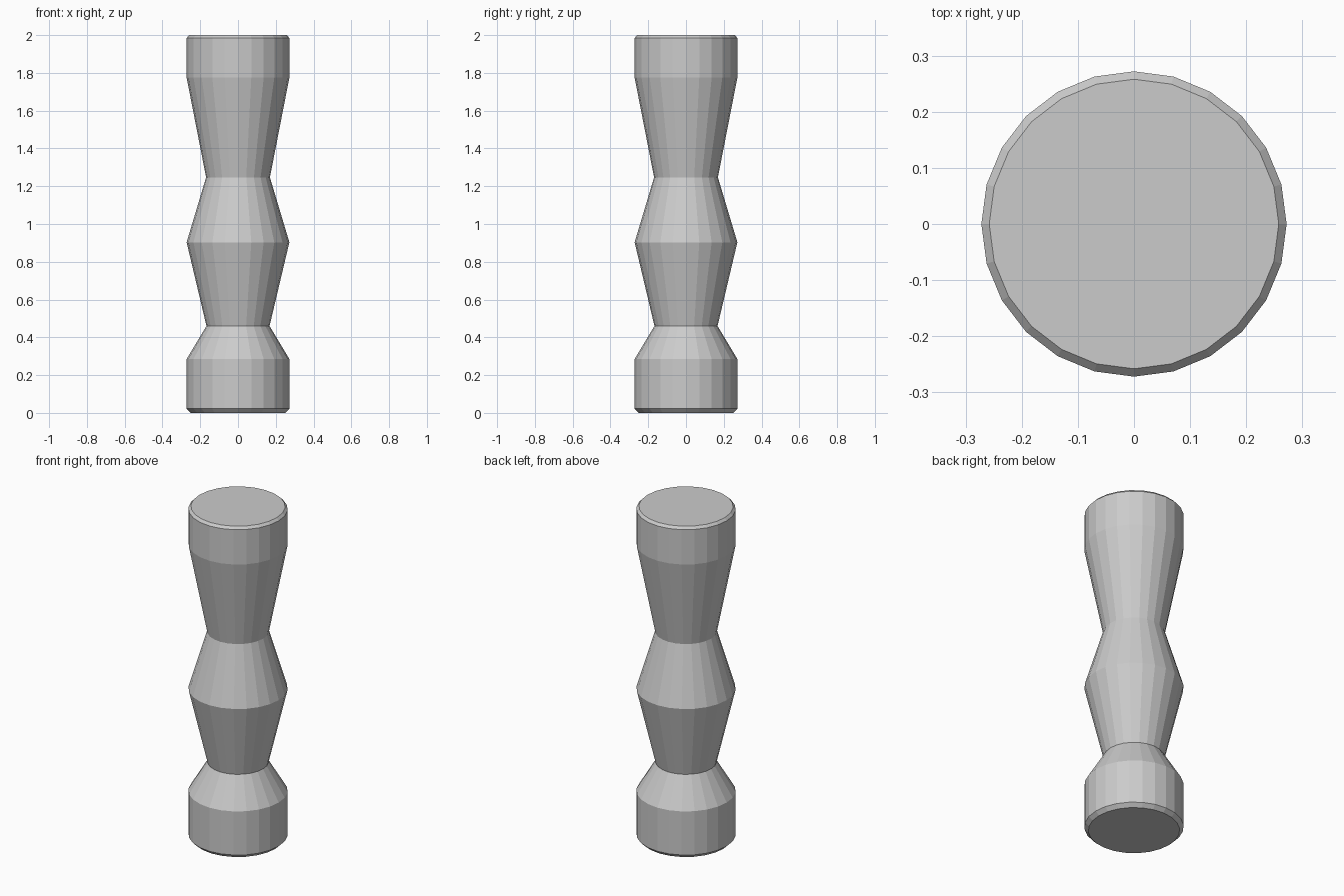
import bpy, bmesh, math

if "Cube" in bpy.data.objects:
    bpy.data.objects.remove(bpy.data.objects["Cube"])

SIDES = 24

# Turned profile: (radius, height) from the base to the top
PROFILE = [
    (0.25, 0.0), (0.272, 0.022), (0.272, 0.285),   # foot drum
    (0.167, 0.46),                                 # lower waist
    (0.272, 0.903),                                # middle bulge
    (0.169, 1.247),                                # upper waist
    (0.272, 1.775), (0.272, 1.985), (0.258, 2.0),  # flared head
]


def lathe(name, profile, sides):
    bm = bmesh.new()
    rings = []
    for r, z in profile:
        rings.append([bm.verts.new((r * math.cos(2 * math.pi * i / sides),
                                    r * math.sin(2 * math.pi * i / sides), z))
                      for i in range(sides)])
    for a, b in zip(rings, rings[1:]):
        for i in range(sides):
            j = (i + 1) % sides
            bm.faces.new((a[i], a[j], b[j], b[i]))
    # flat end caps
    bm.faces.new(rings[0][::-1])
    bm.faces.new(rings[-1])
    mesh = bpy.data.meshes.new(name)
    bm.to_mesh(mesh)
    bm.free()
    obj = bpy.data.objects.new(name, mesh)
    bpy.context.collection.objects.link(obj)
    return obj


# Column body, flat shaded
lathe("turned_column", PROFILE, SIDES)
